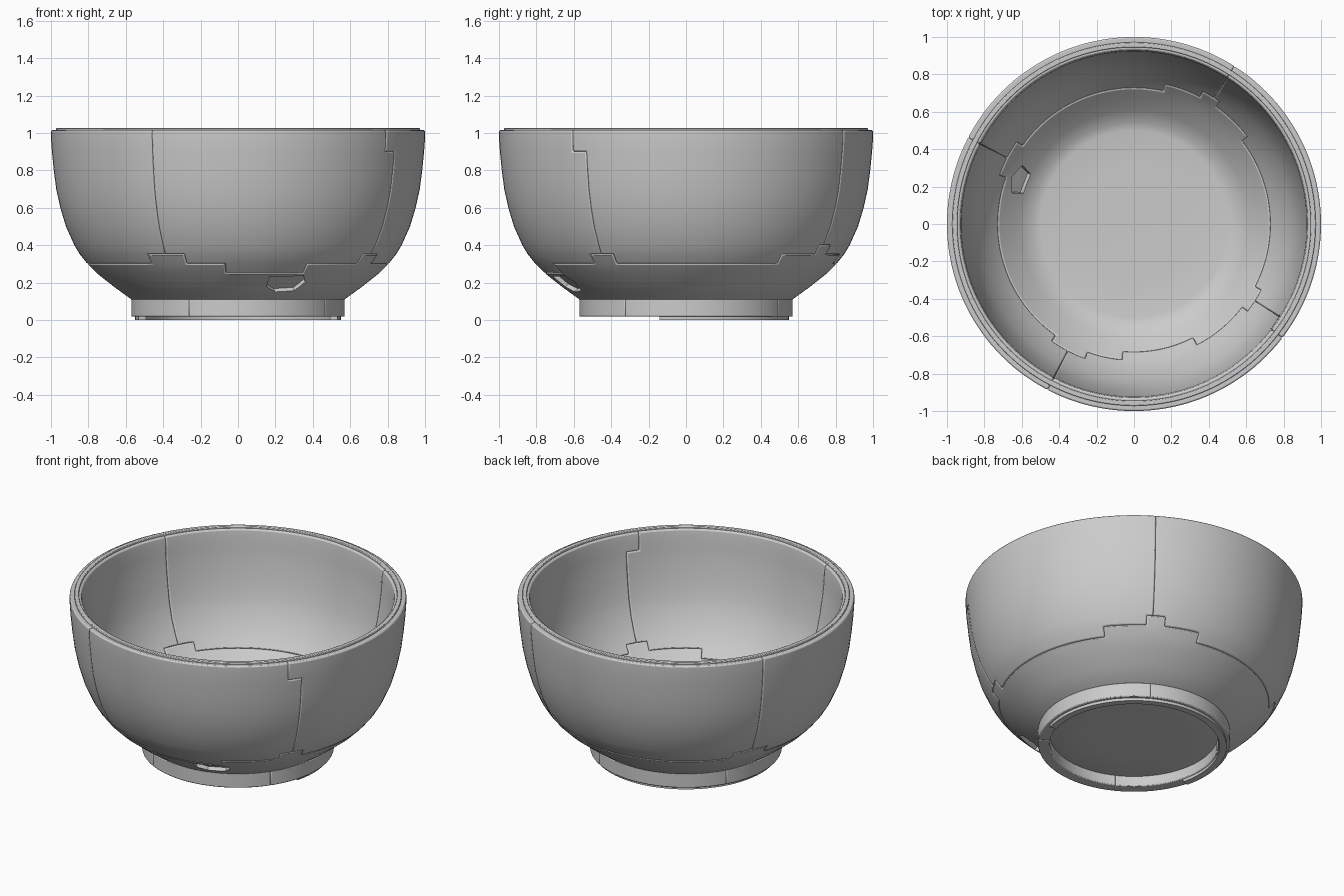
import bpy, bmesh, math
from mathutils import Vector

if "Cube" in bpy.data.objects:
    bpy.data.objects.remove(bpy.data.objects["Cube"])

N = 144                      # segments round the bowl, 2.5 degrees each
STEP = 360 / N

# (outer r, outer z, inner r, inner z) from the centre of the floor to the rim
PROFILE = [
    (0, .085, 0, .16), (.3, .085, .3, .16), (.5, .085, .5, .163),
    (.57, .11, .545, .172), (.66, .175, .61, .22), (.755, .25, .68, .285),
    (.805, .30, .725, .33), (.845, .35, .762, .375), (.875, .40, .795, .425),
    (.92, .5, .842, .51), (.95, .6, .875, .61), (.972, .7, .895, .71),
    (.985, .8, .91, .81), (.995, .9, .92, .9), (1.0, .97, .923, .97),
    (1.0, 1.015, .93, 1.015)]

# foot ring as one row of cells, outer to inner face
FOOT = [(.57, .018, .50, .018), (.57, .112, .50, .112)]
FOOT_LOW = [(.55, 0, .508, 0), (.55, .04, .508, .04)]
LIP = [(.972, 1.0, .945, 1.0), (.972, 1.027, .945, 1.027)]


def smooth(obj):
    bpy.ops.object.select_all(action='DESELECT')
    obj.select_set(True)
    bpy.context.view_layer.objects.active = obj
    bpy.ops.object.shade_smooth_by_angle(angle=math.radians(35))


def build_cells(name, cells, profile, bevel=.008):
    """Solid shard made of (segment, row) cells of a lathed shell."""
    cells = set(cells)
    bm = bmesh.new()
    verts = {}

    def v(seg, row, side):
        key = (seg % N, row, side)
        if key not in verts:
            r, z = profile[row][side * 2:side * 2 + 2]
            a = math.radians(seg * STEP)
            verts[key] = bm.verts.new((r * math.cos(a), r * math.sin(a), z))
        return verts[key]

    for s, r in cells:
        corners = [(s, r), (s + 1, r), (s + 1, r + 1), (s, r + 1)]
        bm.faces.new([v(*c, 0) for c in corners])
        bm.faces.new([v(*c, 1) for c in reversed(corners)])
        neighbours = [(s, r - 1), ((s + 1) % N, r), (s, r + 1), ((s - 1) % N, r)]
        for i, nb in enumerate(neighbours):
            a, b = corners[i], corners[(i + 1) % 4]
            if nb not in cells and profile[a[1]][0] + profile[b[1]][0] > 0:
                bm.faces.new([v(*b, 0), v(*a, 0), v(*a, 1), v(*b, 1)])
    # collapse the pole at the floor centre
    bmesh.ops.remove_doubles(bm, verts=bm.verts, dist=1e-5)
    bmesh.ops.recalc_face_normals(bm, faces=bm.faces)
    mesh = bpy.data.meshes.new(name)
    bm.to_mesh(mesh)
    bm.free()
    obj = bpy.data.objects.new(name, mesh)
    bpy.context.collection.objects.link(obj)
    smooth(obj)
    if bevel:
        m = obj.modifiers.new("worn_edges", 'BEVEL')
        m.width, m.segments = bevel, 2
        m.limit_method, m.angle_limit = 'ANGLE', math.radians(50)
    return obj


def between(a, lo, hi):
    return (a - lo) % 360 < (hi - lo) % 360


# stepped break line of the base: (from angle, to angle, top row)
BREAK = [(54, 62, 8), (38, 78, 7), (-125, -110, 7), (-38, -27, 7),
         (145, 161, 7), (-95, -62, 5), (-15, 0, 6), (100, 118, 6)]
SEAMS = [-117, -32, 58, 152]


def owner(seg, row):
    a = (seg + .5) * STEP
    top = next((t for lo, hi, t in BREAK if between(a, lo, hi)), 6)
    if row < top:
        return "base_shard"
    seams = list(SEAMS)
    if row >= 13:
        seams[1] -= 5        # jog at the top of one seam
    for i in range(4):
        if between(a, seams[i], seams[(i + 1) % 4]):
            return "wall_shard_%d" % (i + 1)


# bowl shards
groups = {}
for s in range(N):
    for r in range(len(PROFILE) - 1):
        groups.setdefault(owner(s, r), []).append((s, r))
parts = {n: build_cells(n, c, PROFILE) for n, c in groups.items()}

# foot ring shards and the thin lower ring
for i, (lo, hi) in enumerate([(-118, -35), (-35, 60), (60, 150), (150, 242)]):
    build_cells("foot_shard_%d" % (i + 1),
                [(s, 0) for s in range(N) if between((s + .5) * STEP, lo, hi)],
                FOOT, .006)
build_cells("foot_low_edge",
            [(s, 0) for s in range(N) if between((s + .5) * STEP, -16, 196)],
            FOOT_LOW, 0)

# raised lip on the rim
build_cells("rim_lip", [(s, 0) for s in range(N)], LIP, .004)


def chip(name, angle, r, z, normal_rz, outline, depth):
    """Shallow broken pocket cut into the base."""
    a = math.radians(angle)
    out = Vector((math.cos(a), math.sin(a), 0))
    side = Vector((-math.sin(a), math.cos(a), 0))
    n = (out * normal_rz[0] + Vector((0, 0, normal_rz[1]))).normalized()
    up = n.cross(side).normalized()
    if up.z < 0:
        up = -up
    c = out * r + Vector((0, 0, z))
    bm = bmesh.new()
    rings = [[bm.verts.new(c + side * x + up * y + n * d) for x, y in outline]
             for d in (-depth, .12)]
    k = len(outline)
    bm.faces.new(rings[0])
    bm.faces.new(rings[1])
    for i in range(k):
        j = (i + 1) % k
        bm.faces.new([rings[0][i], rings[0][j], rings[1][j], rings[1][i]])
    bmesh.ops.recalc_face_normals(bm, faces=bm.faces)
    mesh = bpy.data.meshes.new(name)
    bm.to_mesh(mesh)
    bm.free()
    cutter = bpy.data.objects.new(name, mesh)
    bpy.context.collection.objects.link(cutter)
    cutter.hide_render = True
    cutter.hide_set(True)
    m = parts["base_shard"].modifiers.new(name, 'BOOLEAN')
    m.operation, m.object, m.solver = 'DIFFERENCE', cutter, 'EXACT'


# one chip outside at the front, one inside at the left
chip("outer_chip_cutter", -68, .69, .197, (.65, -.76),
     [(-.11, .05), (-.10, -.04), (-.04, -.08), (.07, -.07), (.11, 0), (.08, .06)], .03)
chip("inner_chip_cutter", 159, .65, .255, (-.65, .76),
     [(-.08, .03), (-.05, -.05), (.06, -.05), (.08, .03), (0, .07)], .025)
